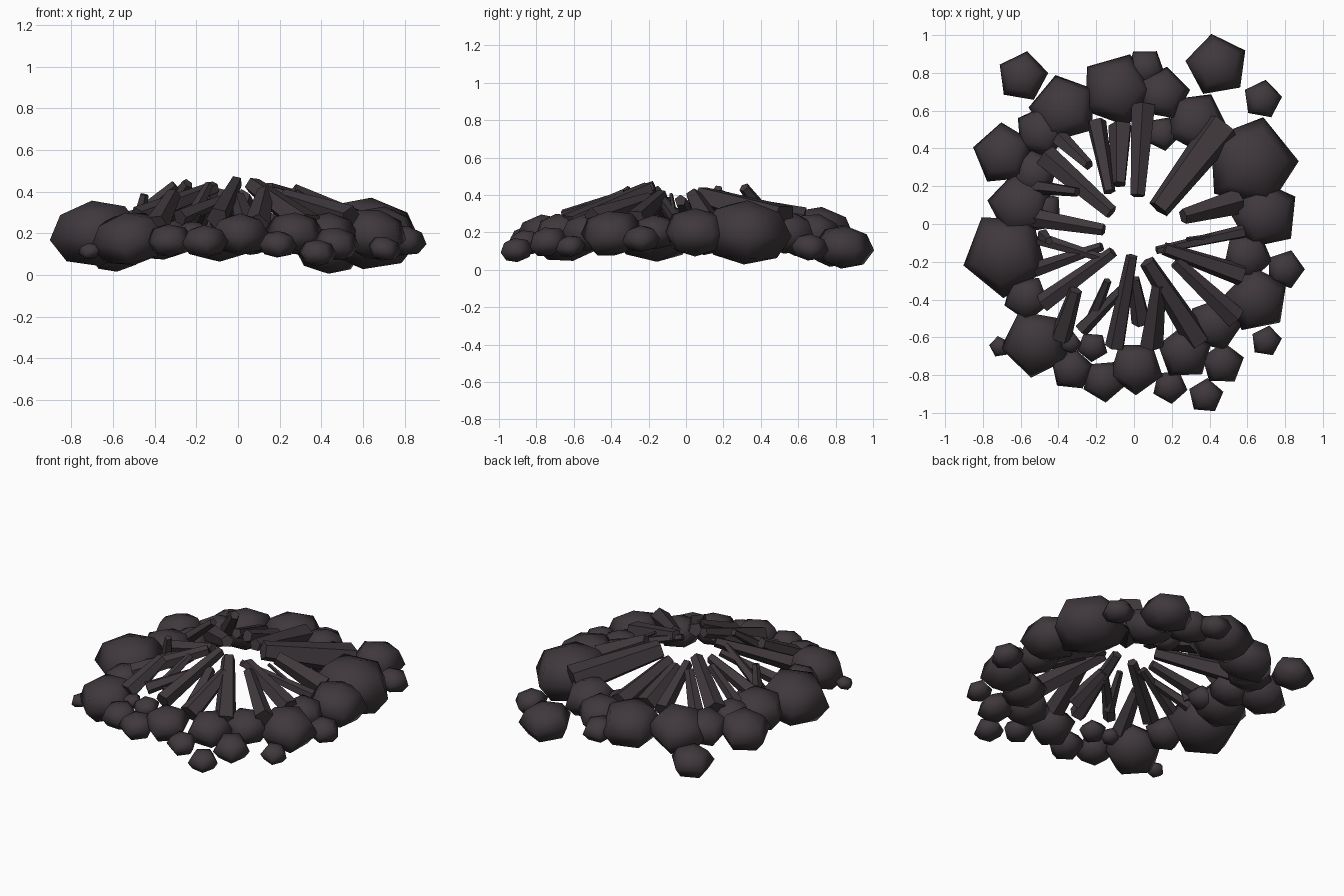
import bpy, bmesh, math, random
from mathutils import Vector, Matrix

if "Cube" in bpy.data.objects:
    bpy.data.objects.remove(bpy.data.objects["Cube"])

random.seed(4)
stone = bpy.data.materials.new("dark stone")
stone.diffuse_color = (0.05, 0.04, 0.046, 1)
stone.use_nodes = True
stone.node_tree.nodes["Principled BSDF"].inputs["Base Color"].default_value = stone.diffuse_color


def finish(name, bm, angle):
    bmesh.ops.recalc_face_normals(bm, faces=bm.faces)
    mesh = bpy.data.meshes.new(name)
    bm.to_mesh(mesh)
    bm.free()
    mesh.materials.append(stone)
    ob = bpy.data.objects.new(name, mesh)
    bpy.context.collection.objects.link(ob)
    bpy.context.view_layer.objects.active = ob
    ob.select_set(True)
    bpy.ops.object.shade_smooth_by_angle(angle=math.radians(angle))
    ob.select_set(False)


# five-sided flattened boulder, tipped outwards; the outermost ones lie lower
def rock(x, y, r, turn):
    z = max(.2 - max(0, math.hypot(x, y) - .75) * .4, .68 * r + .01)
    bm = bmesh.new()
    bmesh.ops.create_uvsphere(bm, u_segments=5, v_segments=4, radius=r * 1.06)
    tilt = Matrix.Rotation(random.uniform(.1, .3), 4, Vector((-y, x, 0)))
    spin = Matrix.Rotation(math.radians(turn - 18), 4, 'Z')
    flat = Matrix.Diagonal((1, 1, .68, 1))
    bmesh.ops.transform(bm, matrix=Matrix.Translation((x, y, z)) @ tilt @ spin @ flat, verts=bm.verts)
    finish("ring_rock", bm, 80)


# tapered shard leaning in over the hole
def shard(x0, y0, x1, y1, w):
    a = Vector((x0, y0, random.uniform(.22, .28)))
    b = Vector((x1, y1, random.uniform(.37, .45)))
    d = b - a
    bm = bmesh.new()
    bmesh.ops.create_cone(bm, cap_ends=True, segments=5, radius1=w * .6, radius2=w * .36, depth=d.length)
    spin = d.to_track_quat('Z', 'Y').to_matrix().to_4x4() @ Matrix.Rotation(random.uniform(0, 1.2), 4, 'Z')
    bmesh.ops.transform(bm, matrix=Matrix.Translation((a + b) / 2) @ spin, verts=bm.verts)
    finish("inner_shard", bm, 60)


# boulders: x, y, radius in hundredths, turn in degrees
rocks = [
    (-59, 78, 13, 80), (44, 84, 16, 100), (68, 66, 10, 80), (62, 32, 24, 75), (69, 5, 18, 30),
    (80, -24, 10, 0), (65, -40, 17, 28), (70, -62, 8, 80), (47, -74, 11, 88), (38, -91, 9, 85),
    (19, -86, 9, 60), (27, -68, 14, 20), (1, -76, 14, -90), (-16, -83, 11, -85), (-33, -77, 11, -60),
    (-22, -65, 8, 50), (-52, -63, 18, 45), (-71, -65, 5.5, 100), (-57, -39, 12, 200), (-68, -16, 22, 195),
    (-60, 10, 17, 100), (-69, 37, 16, 95), (-53, 27, 13, 20), (-49, 49, 14, 150), (-37, 61, 18, 105),
    (-9, 71, 19, 70), (6, 83, 10, 55), (15, 69, 14, 80), (33, 54, 16, 62), (15, 48, 9, -80),
    (60, -17, 13, 60), (43, -53, 14, -70), (-34, -63, 6, 0), (-47, 8, 9, 40)]
for x, y, r, turn in rocks:
    rock(x / 100, y / 100, r / 100, turn)

# shards: outer x, y, inner x, y, width in hundredths
shards = [
    (-47, 36, -12, 6, 11), (-39, 45, -24, 31, 8), (-20, 54, -13, 17, 9), (-7, 52, -8, 21, 11),
    (5, 63, 2, 15, 11), (47, 52, 13, 8, 17), (55, 12, 26, 4, 12), (55, -5, 28, -8, 3),
    (58, -4, 12, -14, 6), (57, -27, 16, -13, 10), (54, -50, 22, -20, 10), (34, -62, 7, -20, 12),
    (9, -64, 13, -32, 11), (4, -52, 0, -29, 9), (-10, -65, -1, -17, 9), (-28, -56, -5, -33, 7),
    (-22, -50, -14, -30, 6), (-48, -42, -11, -15, 9), (-39, -60, -31, -35, 10), (-50, -8, -17, -18, 6),
    (-57, 4, -16, -3, 9), (-54, 20, -30, 17, 7), (-52, -24, -17, -12, 7), (-48, -6, -45, -9, 6)]
for row in shards:
    shard(*(v / 100 for v in row))
